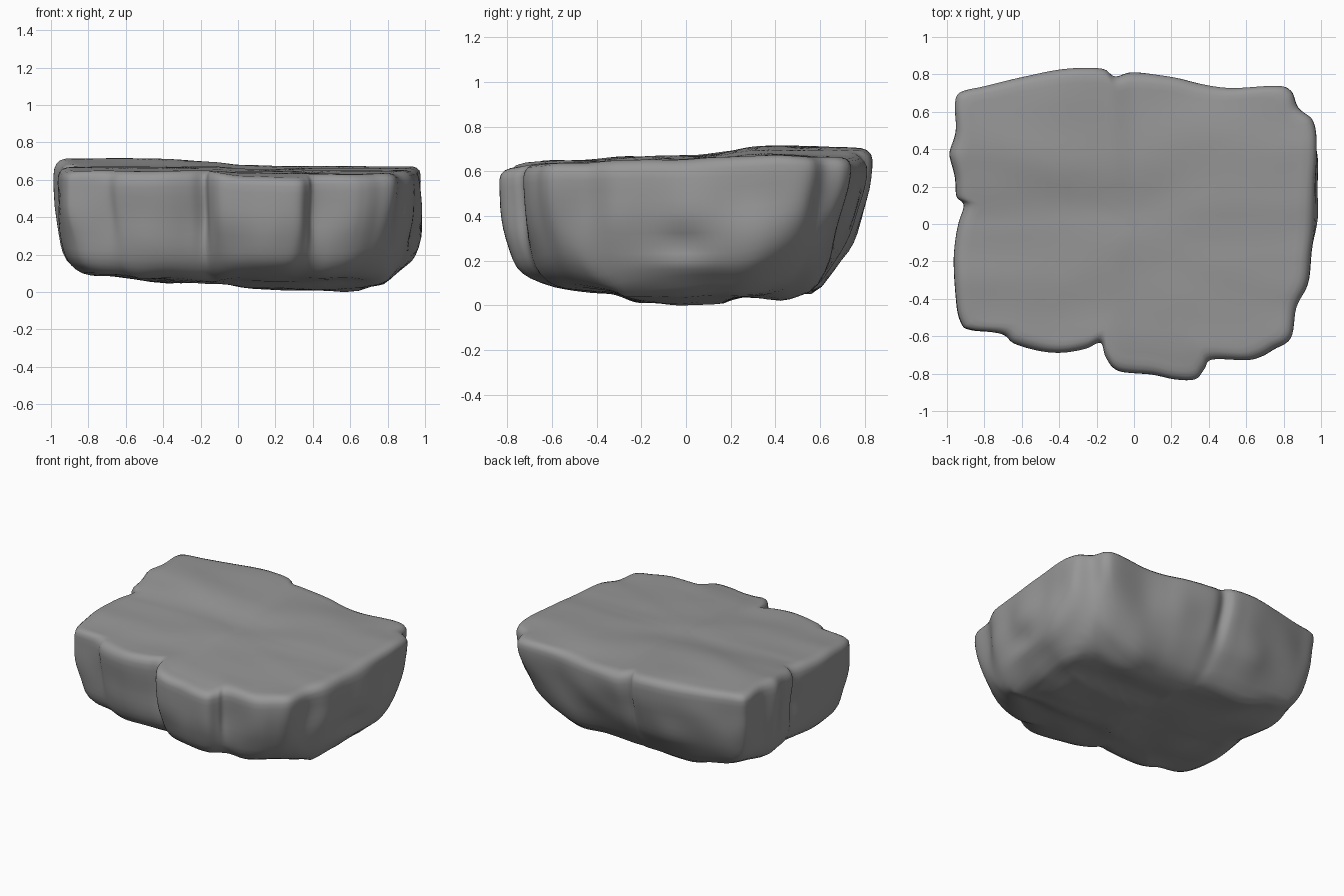
import bpy, bmesh, math
from mathutils import Vector, noise

if "Cube" in bpy.data.objects:
    bpy.data.objects.remove(bpy.data.objects["Cube"])

# plan outline, counterclockwise from the front-left corner
OUT = [(-.93,-.53),(-.88,-.57),(-.71,-.59),(-.64,-.64),(-.5,-.68),(-.38,-.69),(-.26,-.67),
       (-.18,-.64),(-.15,-.72),(-.08,-.79),(.1,-.81),(.22,-.835),(.33,-.835),(.38,-.78),(.42,-.73),
       (.6,-.73),(.68,-.71),(.75,-.67),(.84,-.61),(.87,-.45),(.93,-.32),(.95,-.15),(.98,0),
       (.99,.2),(1,.4),(.98,.54),(.88,.62),(.84,.71),(.76,.74),(.52,.73),(.36,.75),(.2,.79),
       (0,.81),(-.1,.79),(-.16,.83),(-.25,.84),(-.4,.83),(-.6,.79),(-.8,.74),(-.93,.71),
       (-.97,.65),(-.96,.5),(-1,.38),(-.96,.25),(-.95,.15),(-.91,.1),(-.94,0),(-.98,-.18),(-.96,-.4)]


def lerp_table(tab, v):
    if v <= tab[0][0]:
        return tab[0][1]
    for (a, p), (b, q) in zip(tab, tab[1:]):
        if v <= b:
            s = (v - a) / (b - a)
            return p + (q - p) * s * s * (3 - 2 * s)
    return tab[-1][1]


def smooth(a, b, v):
    s = min(1, max(0, (v - a) / (b - a)))
    return s * s * (3 - 2 * s)


def top_z(x, y):
    left = lerp_table([(-.7, .65), (0, .675), (.4, .718), (.8, .71)], y)
    left -= .015 * smooth(-.5, 0, x) * smooth(-.2, .3, y)
    right = lerp_table([(-.83, .615), (-.6, .64), (0, .66), (.4, .677), (.8, .66)], y)
    s = .5 * smooth(-.13, .02, x) + .5 * smooth(-.35, .4, x)
    return left + (right - left) * s + .009 * noise.noise(Vector((x * 2.5, y * 5, 2)))


def bottom_z(x, y):
    bx = lerp_table([(-.95, .12), (-.7, .09), (-.4, .06), (-.1, .05), (.1, .02), (.6, .01),
                     (.75, .04), (.9, .12)], x)
    by = lerp_table([(-.72, .1), (-.35, .06), (-.2, .02), (.1, 0), (.25, .04), (.42, .03),
                     (.55, .06), (.72, .17)], y)
    # the corners lift off the floor, most of all at the back right
    c = smooth(.4, .9, abs(x)) * smooth(.2, .65, abs(y))
    lift = c * (.13 if x > 0 and y > 0 else .06 if x > 0 or y > 0 else .02)
    return max(0.0, max(bx, by) + lift + .015 * noise.noise(Vector((x * 4, y * 4, 5))))


# dense Catmull-Rom outline
N, SUB = len(OUT), 6
pts = []
for i in range(N):
    p0, p1, p2, p3 = (Vector(OUT[(i + k) % N]) for k in (-1, 0, 1, 2))
    for j in range(SUB):
        t = j / SUB
        pts.append(.5 * (2 * p1 + (p2 - p0) * t + (2 * p0 - 5 * p1 + 4 * p2 - p3) * t * t
                         + (3 * p1 - p0 - 3 * p2 + p3) * t ** 3))

# softened outline for the foot, where the notches fade out
soft = pts
for _ in range(60):
    soft = [(soft[i - 1] + soft[i] * 2 + soft[(i + 1) % len(soft)]) / 4 for i in range(len(soft))]


def taper(p):
    # how far the foot of each side is drawn in
    a, b = abs(p.x) ** 4, abs(p.y / .83) ** 4
    side = .045
    end = .13 if p.y > 0 else .085
    c = smooth(.5, .85, p.x) * smooth(.3, .65, abs(p.y))
    return (side * a + end * b) / (a + b) + .05 * c


# wall layers: edge rounding inset, taper share, height share
WALL = [(.055, 0, 1), (.03, 0, .985), (.012, 0, .955), (.003, 0, .91), (0, .02, .84), (0, .06, .75),
        (0, .12, .66), (0, .2, .57), (0, .28, .48), (0, .38, .39), (0, .52, .3), (0, .68, .22),
        (.005, .83, .15), (.018, 1, .09), (.045, 1.1, .045), (.085, 1.2, .012), (.13, 1.3, 0)]
CAP = [.06, .15, .26, .38, .5, .62, .73, .83, .91, .96]

bm = bmesh.new()
rings = []


def add_ring(inset, tap, h, scale=1):
    ring = []
    fade = .8 * (1 - smooth(.05, .6, h))
    for p, s in zip(pts, soft):
        # the left and right bulges are widest at mid height
        belly = .02 * smooth(.94, 1, abs(p.x)) * smooth(.5, 1, h)
        d = inset + tap * taper(p) + belly
        q = p.lerp(s, fade)
        q = q * (1 - d / p.length) * scale
        zt, zb = top_z(*q), bottom_z(*q)
        z = zb + (zt - zb) * h
        if 0 < h < .95:
            # rough stone and the hollow in the right side
            w = noise.noise(Vector((p.x * 3.5, p.y * 3.5, z * 4)))
            d2 = .024 * (w - .1) * math.sin(math.pi * h)
            if p.x > .8:
                d2 -= .03 * math.exp(-((p.y + .02) / .12) ** 2 - ((z - .28) / .06) ** 2)
            q = q + q.normalized() * d2
        ring.append(bm.verts.new((q.x, q.y, z)))
    rings.append(ring)


for s in CAP:
    add_ring(.055, 0, 1, s)
for w in WALL:
    add_ring(*w)
for s in reversed(CAP):
    add_ring(.13, 1.3, 0, s)

for a, b in zip(rings, rings[1:]):
    for i in range(len(pts)):
        j = (i + 1) % len(pts)
        bm.faces.new((a[i], b[i], b[j], a[j]))
bm.faces.new(rings[0])
bm.faces.new(rings[-1][::-1])
for f in bm.faces:
    f.smooth = True
bmesh.ops.recalc_face_normals(bm, faces=bm.faces)

# stand on the floor
low = min(v.co.z for v in bm.verts)
for v in bm.verts:
    v.co.z -= low

mesh = bpy.data.meshes.new("rock_slab")
bm.to_mesh(mesh)
bm.free()
rock = bpy.data.objects.new("rock_slab", mesh)
bpy.context.collection.objects.link(rock)

# dark grey stone
stone = bpy.data.materials.new("dark_stone")
stone.diffuse_color = (.31, .31, .31, 1)
stone.use_nodes = True
stone.node_tree.nodes["Principled BSDF"].inputs["Base Color"].default_value = stone.diffuse_color
mesh.materials.append(stone)
